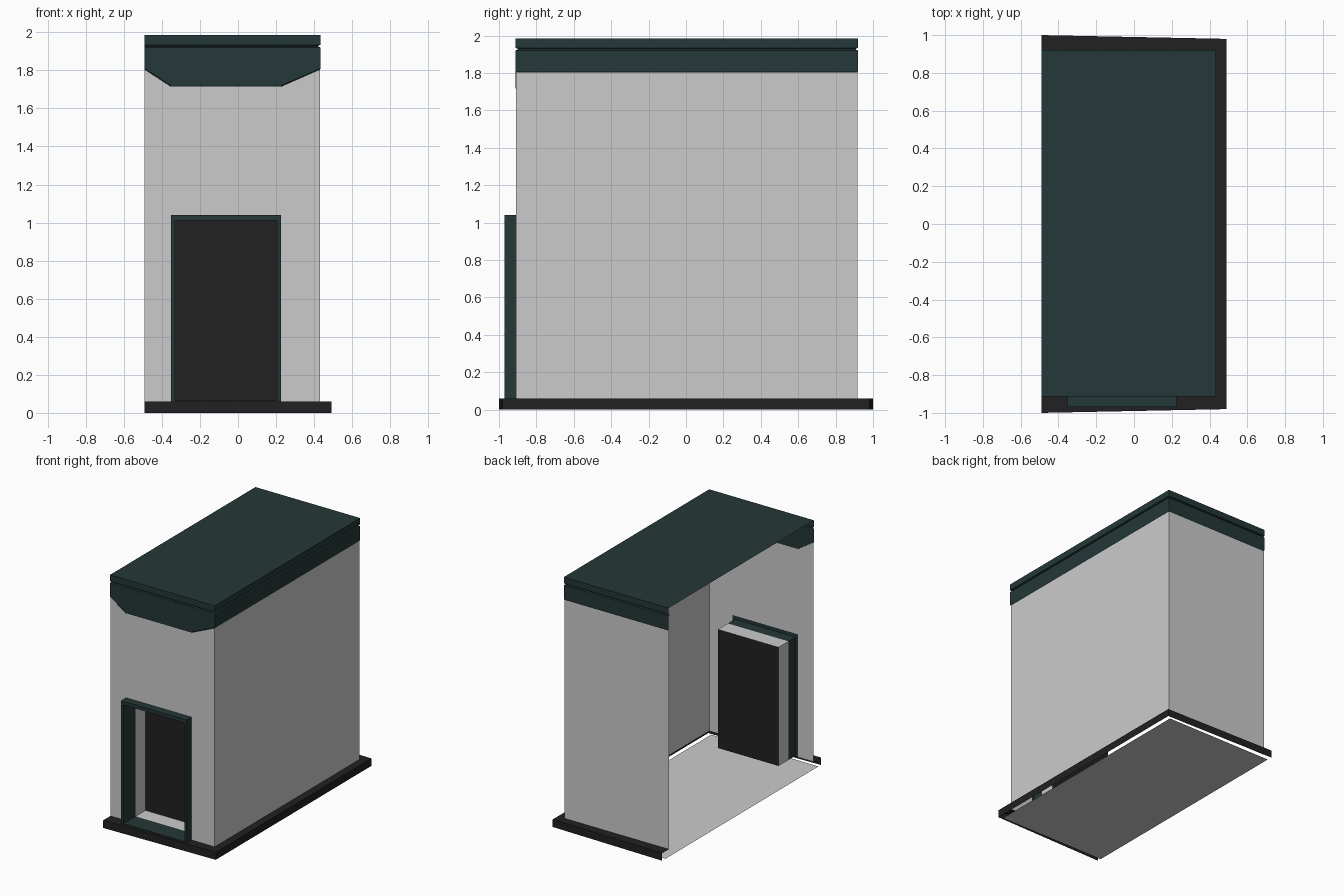
import bpy

if "Cube" in bpy.data.objects:
    bpy.data.objects.remove(bpy.data.objects["Cube"])


def material(name, rgb):
    m = bpy.data.materials.new(name)
    m.diffuse_color = (*rgb, 1)
    m.use_nodes = True
    m.node_tree.nodes["Principled BSDF"].inputs["Base Color"].default_value = m.diffuse_color
    return m


TEAL = material("dark_teal", (0.018, 0.038, 0.038))
BLACK = material("near_black", (0.015, 0.015, 0.015))


def make(name, verts, faces, mat=None):
    me = bpy.data.meshes.new(name)
    me.from_pydata(verts, [], faces)
    me.update()
    ob = bpy.data.objects.new(name, me)
    bpy.context.collection.objects.link(ob)
    if mat:
        me.materials.append(mat)
    return ob


def loft(name, rings, mat=None, closed=False):
    """Skin quads between consecutive rings of equal length."""
    n = len(rings[0])
    verts = [p for r in rings for p in r]
    faces = []
    for i in range(len(rings) - 1):
        for j in range(n if closed else n - 1):
            k = (j + 1) % n
            faces.append((i * n + j, i * n + k, (i + 1) * n + k, (i + 1) * n + j))
    return make(name, verts, faces, mat)


L, R, F, B = -0.49, 0.43, -0.908, 0.916     # wall planes (left side is open)
P = 0.06                                    # plinth height


def u_path(d, z):
    """Open path round front, right and back, pushed outward by d."""
    return [(L, F - d, z), (R + d, F - d, z), (R + d, B + d, z), (L, B + d, z)]


def door_rect(x0, x1, z0, z1, y):
    return [(x0, y, z0), (x1, y, z0), (x1, y, z1), (x0, y, z1)]


# Plinth: slightly tapered skirt with a ledge running in to the walls
outer = [(L, -1.0), (0.49, -0.98), (0.49, 0.98), (L, 1.0)]
loft("plinth", [[(x, y, 0) for x, y in outer],
                [(x, y, P) for x, y in outer], u_path(0, P)], BLACK)

# Floor sheet
make("floor", [(L, -0.97, 0), (0.457, -0.97, 0), (0.457, 0.96, 0), (L, 0.96, 0)],
     [(0, 1, 2, 3)])

# Right and back walls
loft("side_walls", [u_path(0, P)[1:], u_path(0, 1.81)[1:]])

# Front wall with doorway notch and a dip under the sign panel
DX0, DX1, DZ = -0.352, 0.225, 1.04
sign = [(L, 1.81), (DX0, 1.72), (DX1, 1.72), (R, 1.81)]
outline = [(L, P), (DX0, P), (DX0, DZ), (DX1, DZ), (DX1, P), (R, P)] + sign[::-1]
make("front_wall", [(x, F, z) for x, z in outline], [tuple(range(len(outline)))])

# Roof sheet and grooved fascia
make("roof", u_path(0.004, 1.985), [(0, 1, 2, 3)], TEAL)
profile = [(0.004, 1.985), (0.004, 1.934), (-0.008, 1.93), (-0.008, 1.924),
           (0.004, 1.92), (0.004, 1.81)]
loft("roof_fascia", [u_path(d, z) for d, z in profile], TEAL)
loft("fascia_lip", [u_path(0.004, 1.81)[1:], u_path(0, 1.803)[1:]], TEAL)

# Sign panel hanging below the front fascia, with a small bevelled lower edge
top = [(x, F - 0.004, 1.812) for x in (L, DX0, DX1, R + 0.004)]
low = [(x, F - 0.004, z) for x, z in sign]
low[-1] = (R + 0.004, F - 0.004, 1.81)
lip = [(x, F, z - 0.006) for x, z in sign]
loft("sign_panel", [top, low, lip], TEAL)

# Door frame: projecting ring whose lining runs back into the recess
IX0, IX1, IZ0, IZ1 = -0.33, 0.205, 0.066, 1.012
loft("door_frame", [door_rect(DX0, DX1, P, DZ, F),
                    door_rect(DX0, DX1, P, DZ, -0.97),
                    door_rect(IX0, IX1, IZ0, IZ1, -0.97),
                    door_rect(IX0, IX1, IZ0, IZ1, -0.82)], TEAL, True)
loft("door_frame_back", [door_rect(DX0, DX1, P, DZ, F),
                         door_rect(IX0, IX1, IZ0, IZ1, F)], TEAL, True)

# Door recess and door
loft("door_recess", [door_rect(IX0, IX1, IZ0, IZ1, -0.82),
                     door_rect(IX0, IX1, IZ0, IZ1, -0.695)], None, True)
make("door", door_rect(IX0, IX1, IZ0, IZ1, -0.695), [(0, 1, 2, 3)], BLACK)
